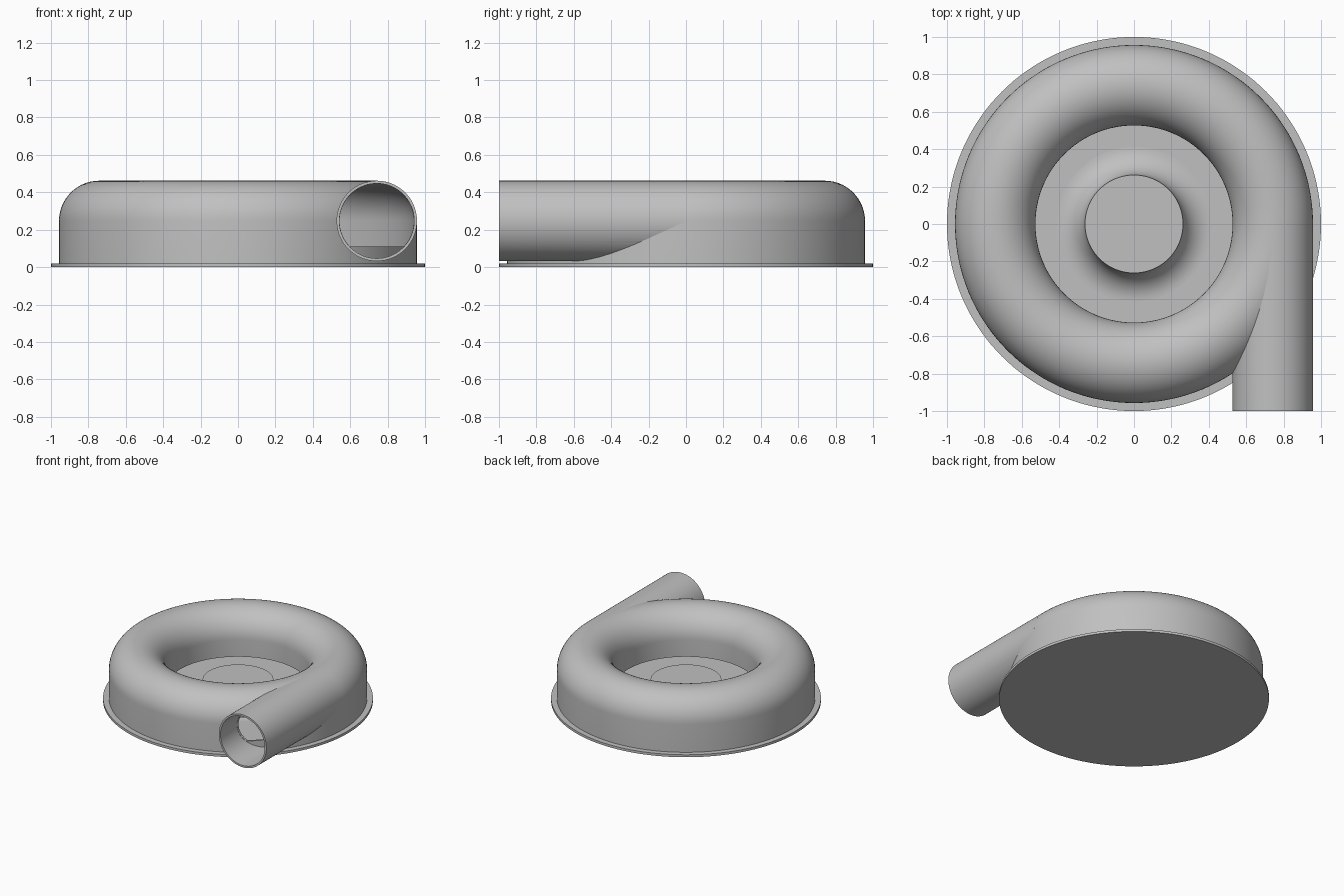
import bpy
import bmesh
from math import sin, cos, pi, radians
from mathutils import Vector

if "Cube" in bpy.data.objects:
    bpy.data.objects.remove(bpy.data.objects["Cube"], do_unlink=True)

RING, TUBE, WALL = 0.742, 0.215, 0.015   # ring radius, tube radius, wall thickness
MID, BASE, LIP = 0.247, 0.02, 0.11       # heights of tube centre, base top, inner lip
BORE = TUBE - WALL

grey = bpy.data.materials.new("plain grey")
grey.use_nodes = True
colour = (0.53, 0.53, 0.53, 1)
grey.diffuse_color = colour
grey.node_tree.nodes["Principled BSDF"].inputs["Base Color"].default_value = colour


def finish(name, bm):
    bmesh.ops.remove_doubles(bm, verts=bm.verts, dist=1e-5)
    bmesh.ops.recalc_face_normals(bm, faces=bm.faces)
    mesh = bpy.data.meshes.new(name)
    bm.to_mesh(mesh)
    bm.free()
    mesh.materials.append(grey)
    obj = bpy.data.objects.new(name, mesh)
    bpy.context.collection.objects.link(obj)
    return obj


def lathe(name, profile, closed=False, steps=144):
    bm = bmesh.new()
    verts = [bm.verts.new((r, 0, z)) for r, z in profile]
    edges = [bm.edges.new(pair) for pair in zip(verts, verts[1:])]
    if closed:
        edges.append(bm.edges.new((verts[-1], verts[0])))
    bmesh.ops.spin(bm, geom=verts + edges, cent=(0, 0, 0), axis=(0, 0, 1),
                   angle=2 * pi, steps=steps, use_merge=True)
    return finish(name, bm)


def extrude_y(name, loop, start, end):
    bm = bmesh.new()
    face = bm.faces.new([bm.verts.new((x, start, z)) for x, z in loop])
    out = bmesh.ops.extrude_face_region(bm, geom=[face], use_keep_orig=True)
    moved = [v for v in out["geom"] if isinstance(v, bmesh.types.BMVert)]
    bmesh.ops.translate(bm, verts=moved, vec=Vector((0, end - start, 0)))
    return finish(name, bm)


def arc(radius, start, end, steps):
    angles = [radians(start + (end - start) * i / steps) for i in range(steps + 1)]
    return [(RING + radius * cos(a), MID + radius * sin(a)) for a in angles]


def cut(target, cutter):
    cutter.hide_render = True
    mod = target.modifiers.new("cut", "BOOLEAN")
    mod.operation, mod.solver, mod.object = "DIFFERENCE", "EXACT", cutter
    bpy.context.view_layer.objects.active = target
    bpy.ops.object.modifier_apply(modifier=mod.name)
    bpy.data.objects.remove(cutter, do_unlink=True)


def smooth(obj):
    bpy.ops.object.select_all(action="DESELECT")
    obj.select_set(True)
    bpy.context.view_layer.objects.active = obj
    bpy.ops.object.shade_smooth_by_angle(angle=radians(30))


# Base plate
base_plate = lathe("base_plate", [(0, 0), (1, 0), (1, BASE), (0, BASE)])

# Hub with a concave flare running down to the base plate
FLARE, HUB = 0.15, 0.262
flare = [(HUB + FLARE * (1 - cos(a)), BASE + FLARE * (1 - sin(a)))
         for a in [pi / 2 * i / 14 for i in range(15)]]
hub = lathe("hub", [(0, BASE + FLARE)] + flare)

# Ring housing: half-round roof, tall outer wall, short inner wall
outside = [(RING + TUBE, BASE)] + arc(TUBE, 0, 180, 28) + [(RING - TUBE, LIP)]
inside = [(RING - BORE, LIP)] + arc(BORE, 180, 0, 28) + [(RING + BORE, BASE)]
housing = lathe("ring_housing", outside + inside, closed=True)

# Opening from the housing into the outlet, above a low sill
opening = [(x, max(z, LIP)) for x, z in arc(BORE - 0.001, -43, 223, 48)]
cut(housing, extrude_y("opening_cutter", opening, -1.1, -0.05))

# Tangential outlet pipe, trimmed where it enters the housing
pipe = extrude_y("outlet_pipe", arc(TUBE, 0, 355, 71), -1, -0.01)
cut(pipe, extrude_y("bore_cutter", arc(BORE, 0, 355, 71), -1.1, 0.1))
cavity = [(RING + BORE, BASE)] + arc(BORE, 0, 180, 28) + [(RING - BORE, BASE)]
cut(pipe, lathe("cavity_cutter", cavity, closed=True))

for part in (base_plate, hub, housing, pipe):
    smooth(part)
